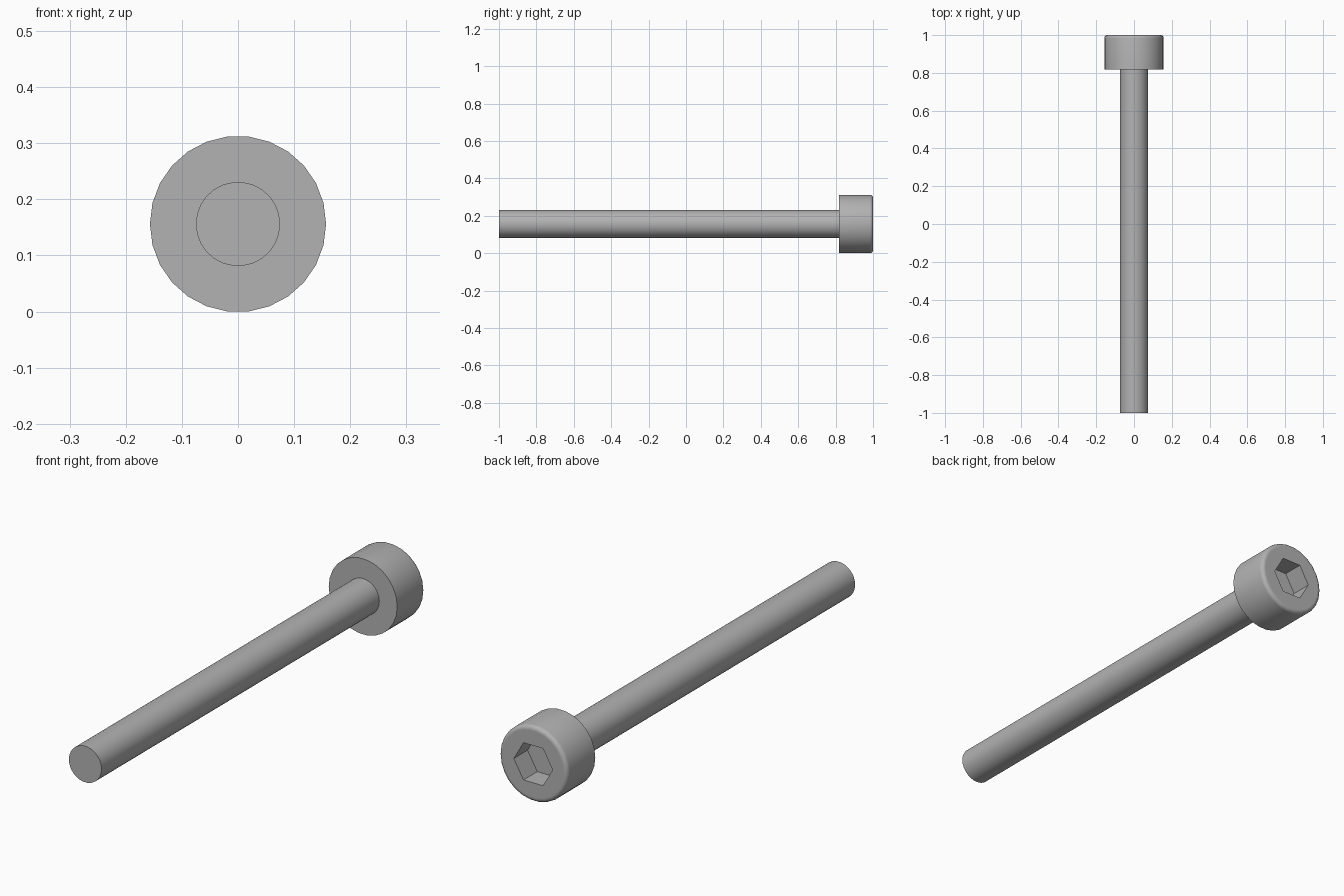
import bpy
import bmesh
from math import cos, sin, pi

if "Cube" in bpy.data.objects:
    bpy.data.objects.remove(bpy.data.objects["Cube"])

AXIS_Z = 0.156
SIDES = 26
HEAD_R, SHAFT_R, HEX_R = 0.157, 0.075, 0.089
HEAD_Y, SOCKET_DEPTH, FILLET = 0.818, 0.09, 0.016

steel = bpy.data.materials.new("steel_grey")
steel.use_nodes = True
grey = (0.45, 0.45, 0.45, 1)
steel.diffuse_color = grey
steel.node_tree.nodes["Principled BSDF"].inputs["Base Color"].default_value = grey


def ring(bm, radius, y, sides=SIDES):
    """Loop of vertices around the screw's long axis."""
    return [bm.verts.new((radius * cos(2 * pi * i / sides), y,
                          AXIS_Z + radius * sin(2 * pi * i / sides)))
            for i in range(sides)]


def skin(bm, profile, sides=SIDES):
    """Walls through a list of (radius, y) rings; returns the rings."""
    rings = [ring(bm, r, y, sides) for r, y in profile]
    for a, b in zip(rings, rings[1:]):
        for i in range(sides):
            j = (i + 1) % sides
            bm.faces.new((a[i], a[j], b[j], b[i]))
    return rings


def finish(bm, name):
    bmesh.ops.recalc_face_normals(bm, faces=bm.faces)
    mesh = bpy.data.meshes.new(name)
    bm.to_mesh(mesh)
    bm.free()
    mesh.materials.append(steel)
    obj = bpy.data.objects.new(name, mesh)
    bpy.context.collection.objects.link(obj)
    bpy.ops.object.select_all(action="DESELECT")
    obj.select_set(True)
    bpy.context.view_layer.objects.active = obj
    bpy.ops.object.shade_smooth_by_angle(angle=pi / 6)


# Shaft: plain rod, slightly sunk into the head
bm = bmesh.new()
rings = skin(bm, [(SHAFT_R, -1), (SHAFT_R, HEAD_Y + 0.01)])
for r in rings:
    bm.faces.new(r)
finish(bm, "shaft")

# Head: cylinder with a rounded back rim and a flat back land
bm = bmesh.new()
profile = [(HEAD_R, HEAD_Y)]
for k in range(5):
    a = k * pi / 8
    profile.append((HEAD_R - FILLET * (1 - cos(a)), 1 - FILLET * (1 - sin(a))))
profile.append((HEAD_R - FILLET - 0.004, 1))
outer = skin(bm, profile)
bm.faces.new(outer[0])

# Hexagonal socket sunk into the back of the head
socket = skin(bm, [(HEX_R, 1), (HEX_R, 1 - SOCKET_DEPTH)], 6)
bm.faces.new(socket[1])
rim = [bm.edges.get((loop[i - 1], loop[i]))
       for loop in (outer[-1], socket[0]) for i in range(len(loop))]
bmesh.ops.triangle_fill(bm, edges=rim, use_beauty=True)
finish(bm, "socket_head")
